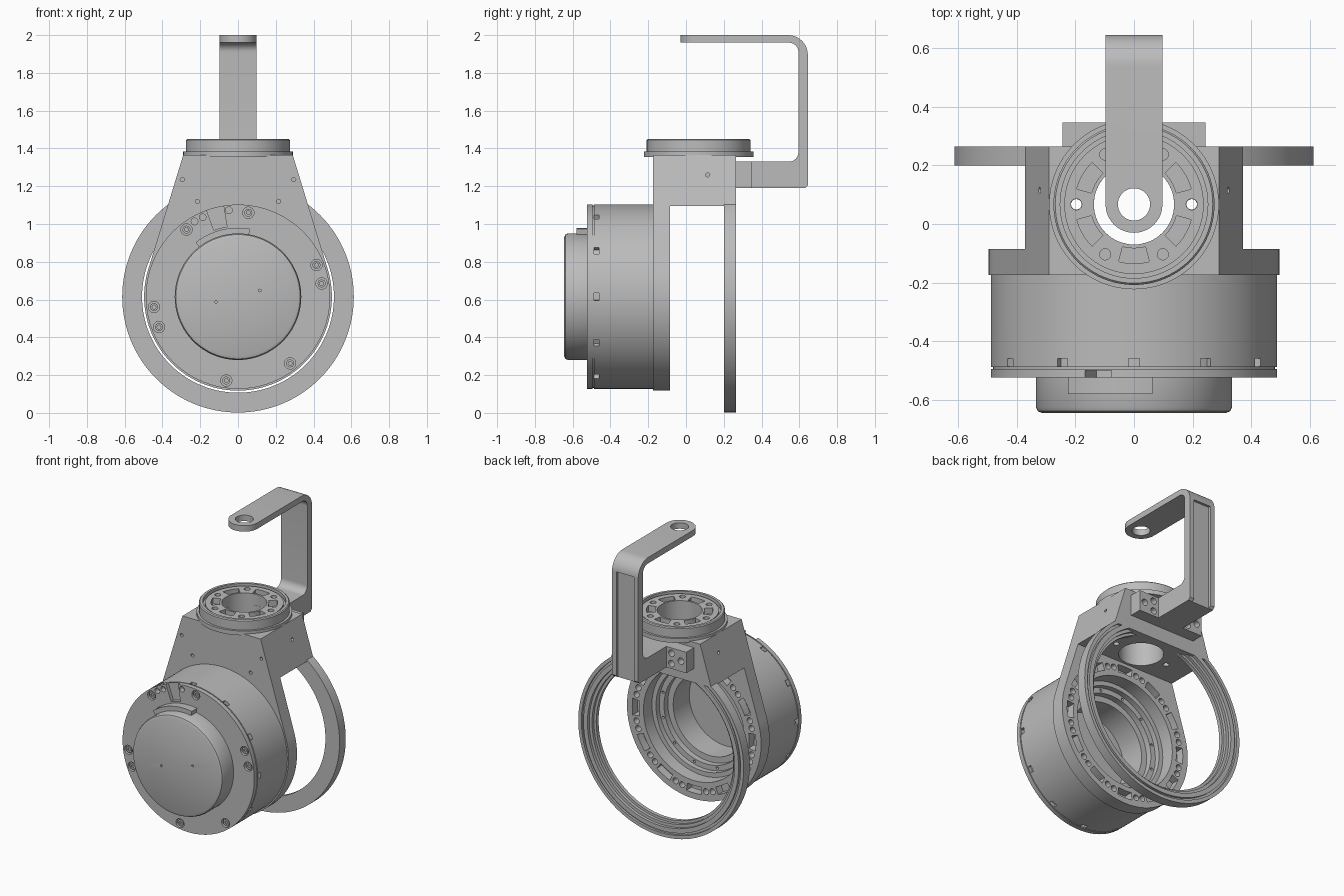
import bpy, bmesh
from math import sin, cos, radians, atan2, acos, hypot, degrees
from mathutils import Matrix

if "Cube" in bpy.data.objects:
    bpy.data.objects.remove(bpy.data.objects["Cube"])

grey = bpy.data.materials.new("machined_grey")
grey.use_nodes = True
COLOUR = (0.5, 0.5, 0.5, 1)
grey.diffuse_color = COLOUR
grey.node_tree.nodes["Principled BSDF"].inputs["Base Color"].default_value = COLOUR

# (a, b, height) -> world, for shapes extruded or turned along each axis
AXES = {
    "X": lambda a, b, h: (h, a, b),
    "Y": lambda a, b, h: (a, h, b),
    "Z": lambda a, b, h: (a, b, h),
}
MAIN_Z = 0.615    # height of the main horizontal axis
TOP_Y = 0.067     # position of the vertical axis


def finish(bm, name):
    bmesh.ops.recalc_face_normals(bm, faces=bm.faces)
    mesh = bpy.data.meshes.new(name)
    bm.to_mesh(mesh)
    bm.free()
    mesh.materials.append(grey)
    obj = bpy.data.objects.new(name, mesh)
    bpy.context.collection.objects.link(obj)
    return obj


def add_prism(bm, points, axis, lo, hi):
    put = AXES[axis]
    low = [bm.verts.new(put(a, b, lo)) for a, b in points]
    high = [bm.verts.new(put(a, b, hi)) for a, b in points]
    bm.faces.new(low)
    bm.faces.new(high)
    for i in range(len(points)):
        j = (i + 1) % len(points)
        bm.faces.new((low[i], low[j], high[j], high[i]))


def add_lathe(bm, profile, axis, centre, steps=96, closed=False):
    """Turn (radius, height) points about an axis through centre."""
    put, n = AXES[axis], len(profile)
    rings = []
    for r, h in profile:
        count = steps if r > 0 else 1
        rings.append([bm.verts.new(put(centre[0] + r * cos(radians(360 * k / steps)),
                                       centre[1] + r * sin(radians(360 * k / steps)), h))
                      for k in range(count)])
    for i in range(n if closed else n - 1):
        p, q = rings[i], rings[(i + 1) % n]
        for k in range(steps):
            m = (k + 1) % steps
            quad = [p[k % len(p)], p[m % len(p)], q[m % len(q)], q[k % len(q)]]
            bm.faces.new(list(dict.fromkeys(quad)))


def add_hole(bm, axis, centre, r, lo, hi, steps=20):
    add_lathe(bm, [(0, lo), (r, lo), (r, hi), (0, hi)], axis, centre, steps)


def arc(centre, r, start, end, steps=12):
    angles = [radians(start + (end - start) * k / steps) for k in range(steps + 1)]
    return [(centre[0] + r * cos(t), centre[1] + r * sin(t)) for t in angles]


def sector(centre, r0, r1, start, end):
    return arc(centre, r0, start, end) + arc(centre, r1, end, start)


def polar(centre, r, angle):
    return arc(centre, r, angle, angle, 1)[0]


def prism(name, points, axis, lo, hi):
    bm = bmesh.new()
    add_prism(bm, points, axis, lo, hi)
    return finish(bm, name)


def lathe(name, profile, axis, centre, steps=96, closed=False):
    bm = bmesh.new()
    add_lathe(bm, profile, axis, centre, steps, closed)
    return finish(bm, name)


def rect(a0, b0, a1, b1):
    return [(a0, b0), (a1, b0), (a1, b1), (a0, b1)]


def cut(obj, bm):
    cutter = finish(bm, "cutter")
    mod = obj.modifiers.new("cut", "BOOLEAN")
    mod.operation, mod.solver, mod.object = "DIFFERENCE", "EXACT", cutter
    bpy.context.view_layer.objects.active = obj
    bpy.ops.object.modifier_apply(modifier=mod.name)
    bpy.data.objects.remove(cutter)


AXIS_Y, AXIS_Z = (0, MAIN_Z), (0, TOP_Y)

# Motor housing with stepped rear cavity and rounded front cap
housing = lathe("motor_housing", [
    (0, -0.645), (0.315, -0.645), (0.329, -0.639), (0.335, -0.625), (0.335, -0.525),
    (0.488, -0.525), (0.488, -0.495), (0.482, -0.495), (0.482, -0.488), (0.488, -0.488),
    (0.488, -0.175), (0.345, -0.175), (0.345, -0.21), (0.31, -0.21), (0.31, -0.25),
    (0.27, -0.25), (0.27, -0.42), (0, -0.42)], "Y", AXIS_Y, 128)
bm = bmesh.new()
SCREWS = [83, 127.5, 22, 9, 187, 201, 308, 262]
for a in SCREWS:                                   # counterbored screw holes
    c = polar(AXIS_Y, 0.448, a)
    add_lathe(bm, [(0, -0.54), (0.03, -0.54), (0.03, -0.505), (0, -0.505)], "Y", c, 24)
for a in (96, 114, 120):
    add_hole(bm, "Y", polar(AXIS_Y, 0.46, a), 0.018, -0.54, -0.49)
add_prism(bm, sector(AXIS_Y, 0.375, 0.52, 99, 110), "Y", -0.55, -0.5)   # cable channel
for k in range(12):                                # windows behind the flange
    add_prism(bm, sector(AXIS_Y, 0.465, 0.52, 30 * k - 2.3, 30 * k + 2.3), "Y", -0.487, -0.46)
    add_hole(bm, "Y", polar(AXIS_Y, 0.328, 30 * k + 15), 0.009, -0.24, -0.2, 12)
for c in ((-0.117, 0.587), (0.115, 0.648)):
    add_hole(bm, "Y", c, 0.007, -0.66, -0.63, 12)
cut(housing, bm)
for a in SCREWS:                                   # socket screws
    lathe("flange_screw", [(0, -0.512), (0.01, -0.512), (0.01, -0.52), (0.021, -0.52),
                           (0.021, -0.504), (0, -0.504)], "Y", polar(AXIS_Y, 0.448, a), 16)
prism("cable_cover", sector(AXIS_Y, 0.325, 0.365, 80, 128), "Y", -0.58, -0.52)

# Front bracket plate: a round lower end tangent to a tapered top
R, HALF, TOP = 0.497, 0.29, 1.365
dist = hypot(HALF, TOP - MAIN_Z)
tangent = degrees(atan2(TOP - MAIN_Z, HALF) - acos(R / dist))
plate = prism("front_plate", [(HALF, TOP), (-HALF, TOP)]
              + arc(AXIS_Y, R, 180 - tangent, 360 + tangent, 96), "Y", -0.175, -0.085)
bm = bmesh.new()
add_hole(bm, "Y", AXIS_Y, 0.375, -0.2, -0.05, 96)
for k in range(12):
    a = 30 * k
    add_prism(bm, sector(AXIS_Y, 0.408, 0.458, a - 7, a + 7), "Y", -0.14, -0.05)
    for side in (-3.3, 3.3):
        add_hole(bm, "Y", polar(AXIS_Y, 0.435, a + 15 + side), 0.02, -0.13, -0.05, 16)
for s in (-1, 1):
    for x, z in ((0.295, 1.235), (0.215, 1.12)):
        add_hole(bm, "Y", (s * x, z), 0.011, -0.2, -0.14, 12)
cut(plate, bm)

# Upper block joining the two plates
px, pz = polar(AXIS_Y, R, tangent)
slope = (px - HALF) / (TOP - pz)
LOW = 1.095
wide = HALF + (TOP - LOW) * slope
block = prism("upper_block", [(HALF, TOP), (-HALF, TOP), (-wide, LOW), (wide, LOW)],
              "Y", -0.085, 0.265)
bm = bmesh.new()
add_hole(bm, "Z", AXIS_Z, 0.137, 1, 1.5, 64)
for s in (-1, 1):
    add_hole(bm, "Z", (s * 0.197, TOP_Y), 0.018, 1, 1.5)
    for y in (-0.078, 0.115):
        if y > 0:
            add_hole(bm, "X", (y, 1.26), 0.011, s * 0.27, s * 0.4, 12)
cut(block, bm)

# Rear support ring with grooved back face
lathe("rear_ring", [(0.613, 0.2), (0.613, 0.265), (0.59, 0.265), (0.59, 0.25), (0.575, 0.25),
                    (0.575, 0.265), (0.545, 0.265), (0.545, 0.245), (0.525, 0.245),
                    (0.525, 0.225), (0.508, 0.225), (0.508, 0.2)], "Y", AXIS_Y, 128, True)

# Output flange on top
flange = lathe("top_flange", [(0.137, 1.355), (0.29, 1.355), (0.29, 1.384), (0.275, 1.384),
                              (0.275, 1.444), (0.269, 1.45), (0.252, 1.45), (0.252, 1.425),
                              (0.238, 1.425), (0.238, 1.44), (0.137, 1.44)],
               "Z", AXIS_Z, 96, True)
bm = bmesh.new()
for k in range(6):
    a = 60 * k
    add_prism(bm, sector(AXIS_Z, 0.15, 0.202, a + 15, a + 45), "Z", 1.4, 1.5)
    add_hole(bm, "Z", polar(AXIS_Z, 0.197, a), 0.019, 1.3 if k % 3 == 0 else 1.41, 1.5)
cut(flange, bm)

# Foot plate of the cable arm
foot = prism("arm_foot", rect(-0.245, 1.19, 0.245, 1.33), "Y", 0.265, 0.347)
bm = bmesh.new()
for s in (-1, 1):
    for x, z in ((0.135, 1.225), (0.135, 1.295), (0.205, 1.26)):
        add_hole(bm, "Y", (s * x, z), 0.022, 0.3, 0.4)
cut(foot, bm)

# Cable arm: a bent strip with rounded tip, tip hole and rear channel
bm = bmesh.new()
add_prism(bm, [(-0.03, 2), *arc((0.54, 1.895), 0.105, 90, 0), (0.645, 1.205), (0.63, 1.19),
               (0.3, 1.19), (0.3, 1.33), *arc((0.545, 1.38), 0.05, -90, 0),
               *arc((0.545, 1.91), 0.05, 0, 90), (-0.03, 1.96)], "X", -0.097, 0.097)
tip = [e for e in bm.edges if all(v.co.y < 0 for v in e.verts)
       and abs(e.verts[0].co.z - e.verts[1].co.z) > 0.01]
bmesh.ops.bevel(bm, geom=tip, offset=0.0965, segments=12, profile=0.5, affect="EDGES")
arm = finish(bm, "cable_arm")
bm = bmesh.new()
add_hole(bm, "Z", AXIS_Z, 0.055, 1.9, 2.1, 40)
add_prism(bm, rect(-0.065, 1.1, 0.065, 1.9), "Y", 0.628, 0.7)
cut(arm, bm)

# Smooth round surfaces, keep machined edges crisp
bpy.ops.object.select_all(action="DESELECT")
for obj in bpy.context.scene.objects:
    if obj.type == "MESH":
        obj.select_set(True)
        bpy.context.view_layer.objects.active = obj
bpy.ops.object.shade_smooth_by_angle(angle=radians(30))
